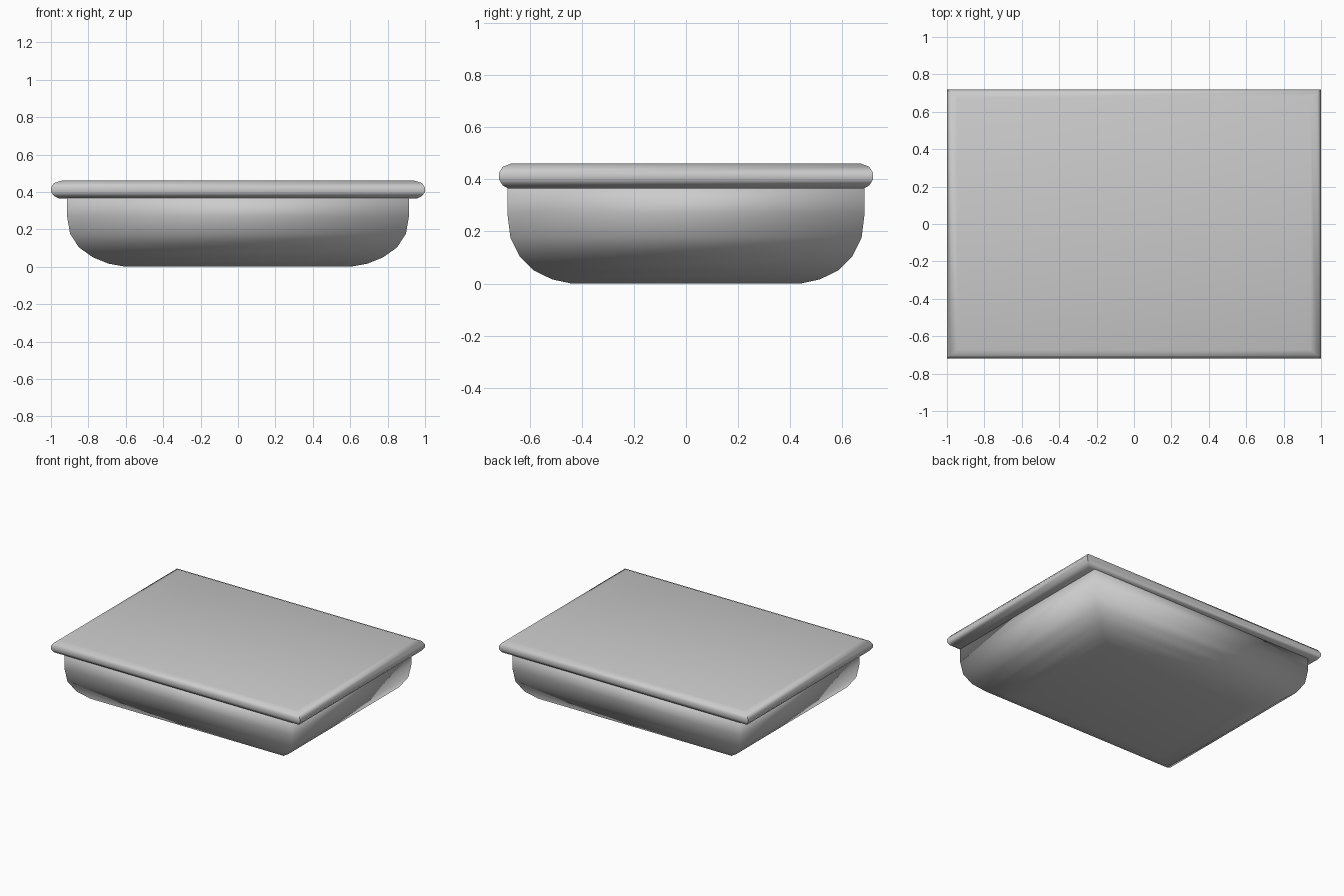
import bpy
import bmesh
import math

if "Cube" in bpy.data.objects:
    bpy.data.objects.remove(bpy.data.objects["Cube"], do_unlink=True)

# Single grey material
grey = bpy.data.materials.new("plain_grey")
grey.use_nodes = True
colour = (0.6, 0.6, 0.6, 1)
grey.diffuse_color = colour
grey.node_tree.nodes["Principled BSDF"].inputs["Base Color"].default_value = colour


def loft_rectangles(name, rings, angle):
    """Skin a stack of (half width, half depth, height) rectangles and cap it."""
    bm = bmesh.new()
    loops = [[bm.verts.new((sx * w, sy * d, z))
              for sx, sy in ((-1, -1), (1, -1), (1, 1), (-1, 1))]
             for w, d, z in rings]
    for low, high in zip(loops, loops[1:]):
        for i in range(4):
            j = (i + 1) % 4
            bm.faces.new((low[i], low[j], high[j], high[i]))
    bm.faces.new(loops[0][::-1])
    bm.faces.new(loops[-1])
    bmesh.ops.recalc_face_normals(bm, faces=bm.faces)
    mesh = bpy.data.meshes.new(name)
    bm.to_mesh(mesh)
    bm.free()
    mesh.materials.append(grey)
    obj = bpy.data.objects.new(name, mesh)
    bpy.context.collection.objects.link(obj)
    bpy.ops.object.select_all(action='DESELECT')
    obj.select_set(True)
    bpy.context.view_layer.objects.active = obj
    bpy.ops.object.shade_smooth_by_angle(angle=math.radians(angle))
    return obj


# Basin with a rounded underside, softly shaded round its corners
loft_rectangles("basin", [
    (0.60, 0.44, 0.0), (0.69, 0.514, 0.016), (0.775, 0.584, 0.05),
    (0.85, 0.638, 0.103), (0.898, 0.674, 0.176), (0.914, 0.686, 0.27),
    (0.914, 0.686, 0.38)], 100)

# Overhanging rim with a rounded, mitred edge and a flat top: (inset, height)
rim_profile = [(0.035, 0.365), (0.014, 0.377), (0, 0.40),
               (0, 0.424), (0.014, 0.448), (0.045, 0.46)]
loft_rectangles("rim", [(1 - 1.25 * i, 0.718 - i, z) for i, z in rim_profile], 40)
